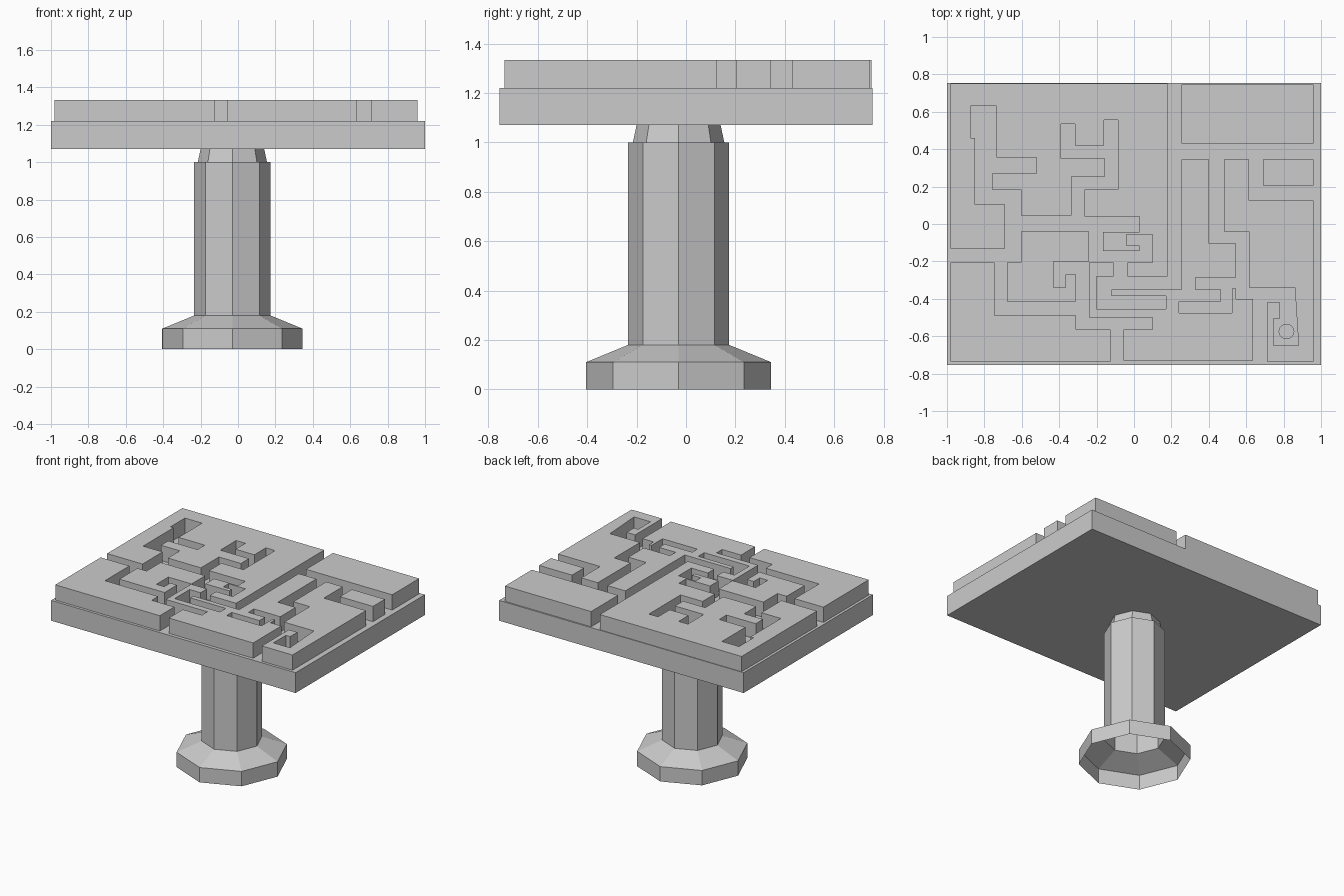
import bpy, bmesh
from math import cos, sin, pi

if "Cube" in bpy.data.objects:
    bpy.data.objects.remove(bpy.data.objects["Cube"])

FLOOR, TOP = 1.22, 1.333


def finish(bm, name):
    mesh = bpy.data.meshes.new(name)
    bm.to_mesh(mesh)
    bm.free()
    ob = bpy.data.objects.new(name, mesh)
    bpy.context.collection.objects.link(ob)
    return ob


def corners(pairs):
    """Right-angled outline: a horizontal edge at each y, running to the next x."""
    pts = []
    for (x, y), (nx, _) in zip(pairs, pairs[1:] + pairs[:1]):
        pts += [(x, y), (nx, y)]
    return pts


def prism(name, pts, z0, z1, open_bottom=False):
    bm = bmesh.new()
    base = bm.faces.new([bm.verts.new((x, y, z0)) for x, y in pts])
    res = bmesh.ops.extrude_face_region(bm, geom=[base], use_keep_orig=True)
    for v in res["geom"]:
        if isinstance(v, bmesh.types.BMVert):
            v.co.z = z1
    bmesh.ops.recalc_face_normals(bm, faces=bm.faces)
    if open_bottom:
        bmesh.ops.delete(bm, geom=[base], context="FACES_ONLY")
    return finish(bm, name)


def circle(cx, cy, r, n):
    return [(cx + r * cos(2 * pi * i / n), cy + r * sin(2 * pi * i / n)) for i in range(n)]


# Pedestal: eight-sided turned shell with an open, flared foot
bm = bmesh.new()
profile = [(.375, 0), (.375, .11), (.205, .18), (.205, 1.0), (.185, 1.0), (.17, 1.07)]
rings = [[bm.verts.new((x, y, z)) for x, y in circle(-.03, -.03, r, 8)] for r, z in profile]
for lo, hi in zip(rings, rings[1:]):
    for i in range(8):
        j = (i + 1) % 8
        bm.faces.new((lo[i], lo[j], hi[j], hi[i]))
finish(bm, "pedestal")

# Table slab with a small round goal recess
slab = prism("table_slab", corners([(-1, -.755), (1, .755)]), 1.07, FLOOR)
cutter = prism("goal_cutter", circle(.815, -.575, .04, 10), 1.12, 1.26)
cutter.hide_render = True
cutter.hide_set(True)
cut = slab.modifiers.new("goal", "BOOLEAN")
cut.operation = "DIFFERENCE"
cut.object = cutter

# Maze blocks, raised around the channels
blocks = {
    "maze_block_back_left": [
        (.18, -.28), (-.035, -.205), (.10, -.056), (-.04, -.115), (.03, -.145), (-.165, -.044),
        (.03, .04), (-.265, .185), (-.085, .555), (-.16, .42), (-.315, .535), (-.39, .35),
        (-.155, .255), (-.335, .045), (-.605, .185), (-.76, .27), (-.52, .355), (-.735, .63),
        (-.875, .46), (-.85, .105), (-.69, -.13), (-.98, .75)],
    "maze_block_front_left": [
        (-.98, -.205), (-.745, -.49), (-.31, -.565), (-.125, -.735)],
    "maze_block_inner_left": [
        (-.605, -.04), (-.24, -.20), (-.43, -.34), (-.365, -.27), (-.31, -.415), (-.68, -.205)],
    "maze_block_centre": [
        (-.24, -.205), (-.11, -.28), (-.2, -.455), (.17, -.385), (-.12, -.35), (.255, .345),
        (.40, -.105), (.545, -.285), (.33, -.35), (.465, -.415), (.24, -.475), (.525, -.345),
        (.545, -.40), (.635, -.73), (-.055, -.565), (.10, -.50)],
    "maze_block_right": [
        (.48, .345), (.615, .125), (.96, -.735), (.71, -.42), (.78, -.505), (.745, -.65),
        (.88, -.34), (.615, -.04)],
    "maze_block_small": [(.69, .345), (.96, .205)],
    "maze_block_back_right": [(.255, .745), (.96, .43)],
}
for name, pairs in blocks.items():
    pts = corners(pairs)
    if name == "maze_block_right":
        pts[12] = (.86, -.34)      # slanted side of the goal pocket
    prism(name, pts, FLOOR, TOP, open_bottom=True)
